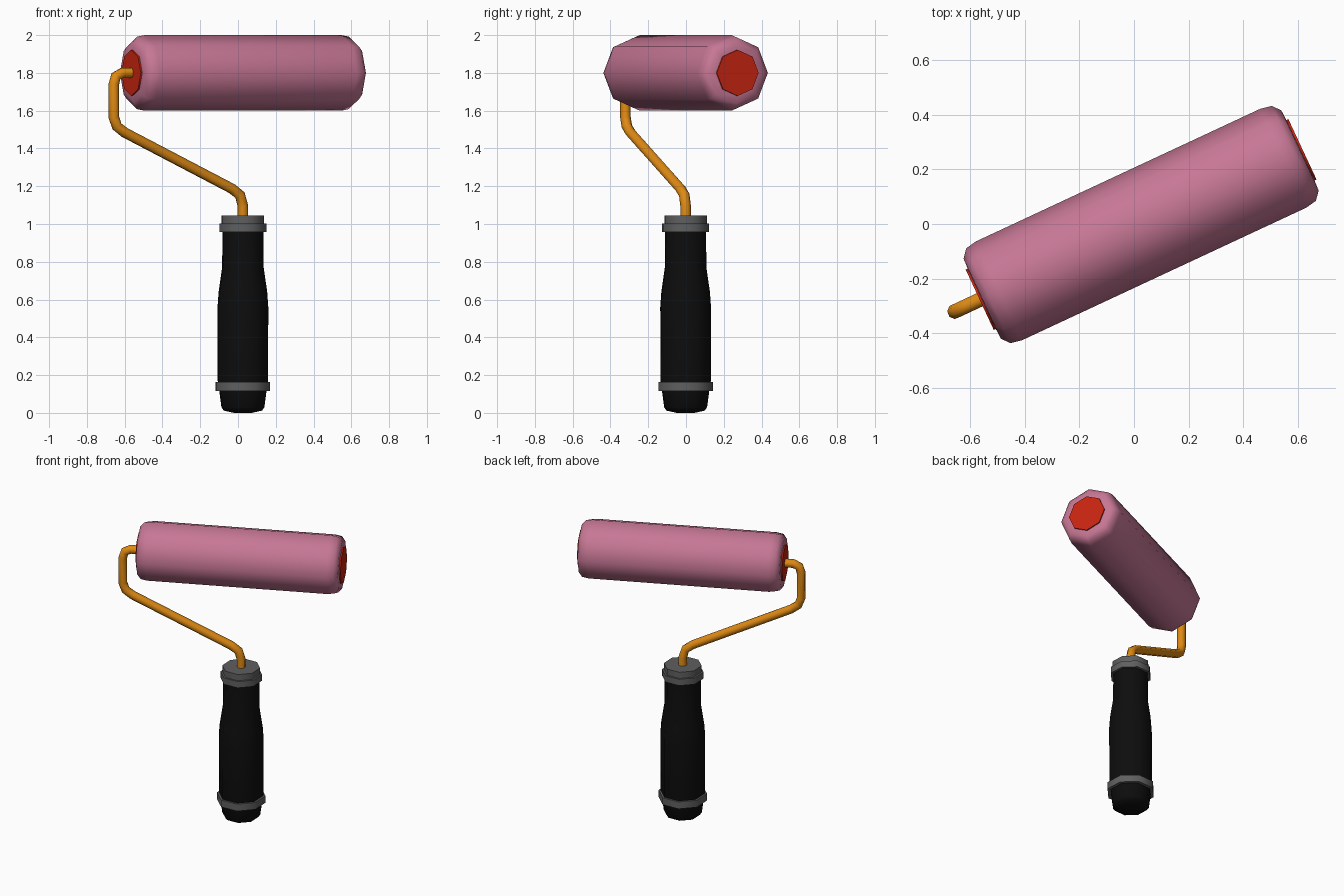
import bpy
import bmesh
import math
from mathutils import Matrix, Vector

if "Cube" in bpy.data.objects:
    bpy.data.objects.remove(bpy.data.objects["Cube"], do_unlink=True)

SIDES = 8
SWING = math.radians(25)          # whole tool is turned about its handle
BASE = Vector((0.026, -0.002, 0))
PLACE = Matrix.Translation(BASE) @ Matrix.Rotation(SWING, 4, "Z")
ROLLER_PLACE = PLACE @ Matrix.Translation((0, 0, 1.8)) @ Matrix.Rotation(math.pi / 2, 4, "Y")


def material(name, rgb):
    mat = bpy.data.materials.new(name)
    mat.use_nodes = True
    color = (*rgb, 1)
    mat.diffuse_color = color
    mat.node_tree.nodes["Principled BSDF"].inputs["Base Color"].default_value = color
    return mat


pink = material("pink foam", (0.57, 0.185, 0.30))
red = material("red core", (0.58, 0.018, 0.005))
orange = material("orange wire", (0.74, 0.255, 0.007))
grey = material("grey collar", (0.115, 0.115, 0.115))
black = material("black grip", (0.004, 0.004, 0.004))


def finish(obj, mat, angle):
    obj.data.materials.append(mat)
    bpy.ops.object.select_all(action="DESELECT")
    obj.select_set(True)
    bpy.context.view_layer.objects.active = obj
    bpy.ops.object.shade_smooth_by_angle(angle=math.radians(angle))


def lathe(name, profile, mat, place=PLACE, angle=50):
    """Eight-sided closed solid from (radius, height) pairs."""
    bm = bmesh.new()
    rings = []
    for radius, height in profile:
        rings.append([bm.verts.new((radius * math.cos(math.tau * i / SIDES),
                                    radius * math.sin(math.tau * i / SIDES), height))
                      for i in range(SIDES)])
    for low, high in zip(rings, rings[1:]):
        for i in range(SIDES):
            j = (i + 1) % SIDES
            bm.faces.new((low[i], low[j], high[j], high[i]))
    bm.faces.new(rings[0][::-1])
    bm.faces.new(rings[-1])
    bmesh.ops.recalc_face_normals(bm, faces=bm.faces)
    bm.transform(place)
    mesh = bpy.data.meshes.new(name)
    bm.to_mesh(mesh)
    bm.free()
    obj = bpy.data.objects.new(name, mesh)
    bpy.context.collection.objects.link(obj)
    finish(obj, mat, angle)
    return obj


def band(name, radius, low, high):
    lathe(name, [(radius, low), (radius, high)], grey)


# Handle: grip with butt end, and grey collars
lathe("grip", [(0.05, 0), (0.108, 0.012), (0.121, 0.03), (0.133, 0.115), (0.142, 0.17),
               (0.143, 0.56), (0.137, 0.64), (0.117, 0.77), (0.115, 0.98)], black)
band("lower_collar", 0.154, 0.115, 0.163)
band("upper_collar", 0.132, 0.958, 1.002)
band("top_collar", 0.12, 1.0, 1.045)

# Roller: rounded foam sleeve on a core that shows at both ends
half = [(0.2, 0.575), (0.192, 0.618), (0.162, 0.643), (0.115, 0.645)]
sleeve = [(r, -z) for r, z in reversed(half)] + half
lathe("roller_sleeve", sleeve, pink, ROLLER_PLACE)
lathe("roller_core", [(0.122, -0.653), (0.122, 0.653)], red, ROLLER_PLACE)

# Bent wire frame, from handle to roller core
path = [(0, 1.0), (0, 1.095), (-0.017, 1.153), (-0.064, 1.187), (-0.69, 1.484),
        (-0.736, 1.517), (-0.754, 1.565), (-0.754, 1.74), (-0.742, 1.782),
        (-0.705, 1.8), (-0.6, 1.8)]
curve = bpy.data.curves.new("wire_frame", "CURVE")
curve.dimensions = "3D"
curve.bevel_depth = 0.028
curve.bevel_resolution = 2
curve.use_fill_caps = True
spline = curve.splines.new("POLY")
spline.points.add(len(path) - 1)
for point, (x, z) in zip(spline.points, path):
    point.co = (*(PLACE @ Vector((x, 0, z))), 1)
wire = bpy.data.objects.new("wire_frame", curve)
bpy.context.collection.objects.link(wire)
bpy.ops.object.select_all(action="DESELECT")
wire.select_set(True)
bpy.context.view_layer.objects.active = wire
bpy.ops.object.convert(target="MESH")
finish(bpy.context.object, orange, 50)
